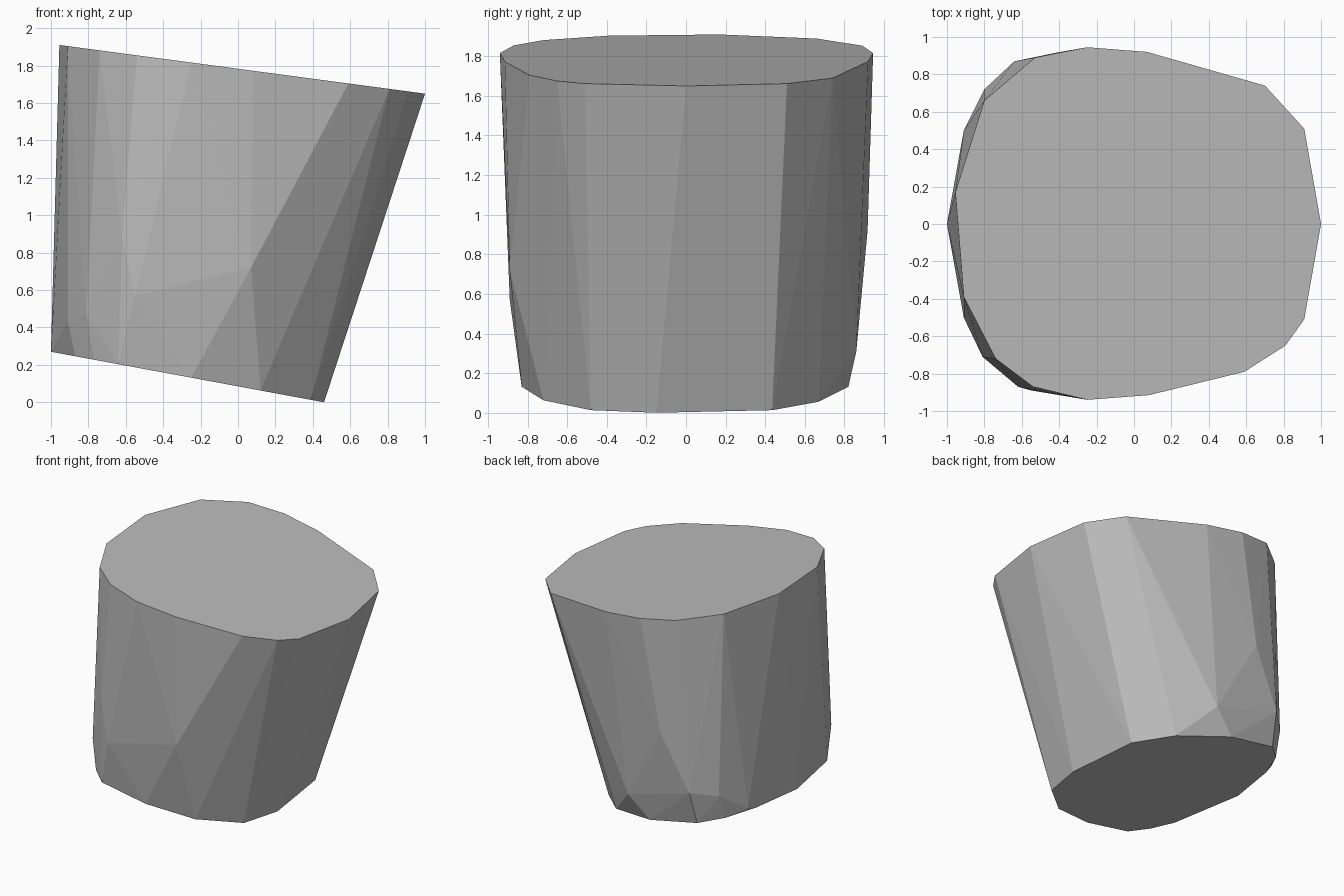
import bpy, bmesh
from math import radians

if "Cube" in bpy.data.objects:
    bpy.data.objects.remove(bpy.data.objects["Cube"])

# Outlines (x, y) of the two slanted cut faces
TOP = [(1, 0), (.91, .51), (.70, .74), (.07, .92), (-.25, .945), (-.53, .89),
       (-.80, .66), (-.955, .17), (-.91, -.39), (-.74, -.72), (-.54, -.87),
       (-.25, -.94), (.08, -.915), (.59, -.79), (.81, -.65), (.91, -.51)]
BOTTOM = [(.46, -.15), (.39, -.48), (.12, -.72), (-.25, -.83), (-.64, -.835),
          (-.77, -.725), (-.87, -.57), (-1, 0), (-.92, .42), (-.81, .66),
          (-.66, .80), (-.25, .82), (.16, .67), (.39, .435)]
# Chipped corners low on the sides (x, y, z)
CORNERS = [(-.91, -.5, .43), (-.81, -.71, .47), (-.55, -.89, .57),
           (-.62, -.87, .88), (.07, -.89, .72), (-.41, .917, .92),
           (-.08, .86, .31), (-.64, .87, .47), (-.80, .72, .43), (-.91, .5, .28)]

points = [(x, y, 1.783 - .133 * x) for x, y in TOP]
points += [(x, y, .085 - .185 * x) for x, y in BOTTOM]
points += CORNERS

# Faceted stone block wrapped around the points
bm = bmesh.new()
for p in points:
    bm.verts.new(p)
hull = bmesh.ops.convex_hull(bm, input=bm.verts)
loose = [v for v in bm.verts if not v.link_faces]
bmesh.ops.delete(bm, geom=loose, context='VERTS')
bmesh.ops.dissolve_limit(bm, angle_limit=radians(.5), verts=bm.verts, edges=bm.edges)
bmesh.ops.recalc_face_normals(bm, faces=bm.faces)

mesh = bpy.data.meshes.new("stone_block")
bm.to_mesh(mesh)
bm.free()
stone = bpy.data.materials.new("stone_grey")
stone.diffuse_color = (.5, .5, .5, 1)
stone.use_nodes = True
stone.node_tree.nodes["Principled BSDF"].inputs["Base Color"].default_value = stone.diffuse_color
mesh.materials.append(stone)
block = bpy.data.objects.new("stone_block", mesh)
bpy.context.collection.objects.link(block)
